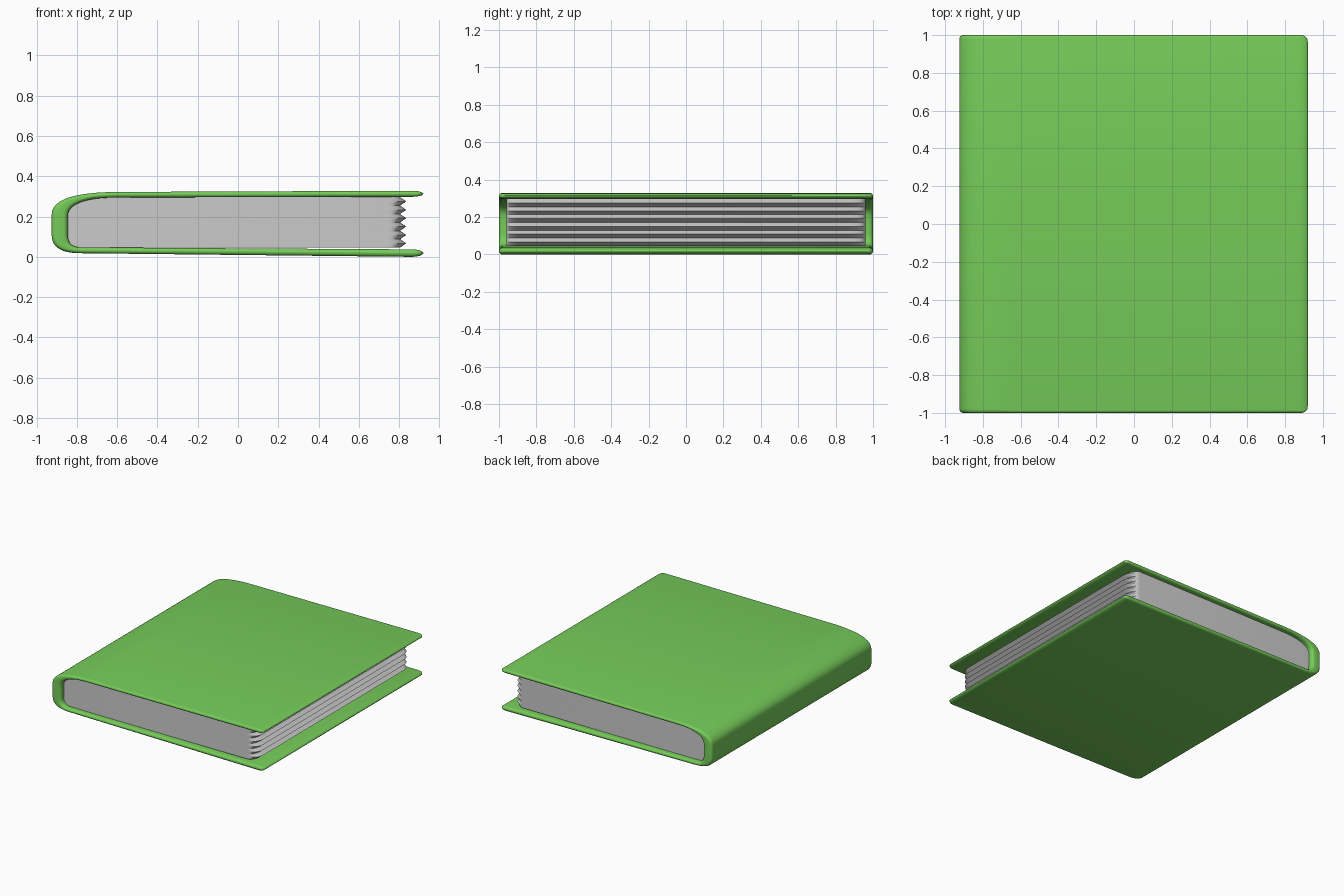
import bpy, bmesh, math
from mathutils import Vector

if "Cube" in bpy.data.objects:
    bpy.data.objects.remove(bpy.data.objects["Cube"])


def loft(name, rings, angle, material=None):
    """Skin a list of equal-length rings and cap both ends."""
    bm = bmesh.new()
    loops = [[bm.verts.new(p) for p in ring] for ring in rings]
    n = len(loops[0])
    for a, b in zip(loops, loops[1:]):
        for i in range(n):
            j = (i + 1) % n
            bm.faces.new((a[i], a[j], b[j], b[i]))
    bm.faces.new(loops[0][::-1])
    bm.faces.new(loops[-1])
    bmesh.ops.recalc_face_normals(bm, faces=bm.faces)
    mesh = bpy.data.meshes.new(name)
    bm.to_mesh(mesh)
    bm.free()
    obj = bpy.data.objects.new(name, mesh)
    bpy.context.collection.objects.link(obj)
    if material:
        mesh.materials.append(material)
    bpy.ops.object.select_all(action='DESELECT')
    obj.select_set(True)
    bpy.context.view_layer.objects.active = obj
    bpy.ops.object.shade_smooth_by_angle(angle=math.radians(angle))
    return obj


def c_path(start, low, low_ctrl, spine_low, spine_high, high_ctrl, high, end, steps=12):
    """C-shaped xz path: board, round corner, spine, round corner, board."""
    def bend(a, c, b):
        a, c, b = Vector(a), Vector(c), Vector(b)
        ts = [i / steps for i in range(steps + 1)]
        return [a * (1 - t) ** 2 + c * 2 * t * (1 - t) + b * t * t for t in ts]
    return ([Vector(start)] + bend(low, low_ctrl, spine_low)
            + bend(spine_high, high_ctrl, high) + [Vector(end)])


outer = c_path((0.86, 0.0), (-0.79, 0.018), (-0.925, 0.02), (-0.925, 0.11),
               (-0.925, 0.21), (-0.925, 0.32), (-0.60, 0.322), (0.86, 0.328))
inner = c_path((0.86, 0.037), (-0.78, 0.047), (-0.845, 0.047), (-0.845, 0.11),
               (-0.845, 0.20), (-0.845, 0.293), (-0.60, 0.295), (0.86, 0.298))


# Cover: rounded slab sections lofted around the C path
def section(o, i, half_y):
    mid, d = (o + i) / 2, (o - i) / 2
    h = d.length
    n = d / h
    e = min(h, 0.022)
    pts = []
    for q, (sy, sv) in enumerate(((1, 1), (-1, 1), (-1, -1), (1, -1))):
        for k in range(5):
            a = math.pi / 2 * (q + k / 4)
            y = sy * (half_y - e) + e * math.cos(a)
            v = sv * (h - e) + e * math.sin(a)
            # tiny spread keeps full-round edges free of doubled points
            v += sv * 0.0004 if k in (0, 4) and abs(math.sin(a)) < 0.1 else 0
            p = mid + n * v
            pts.append((p.x, y, p.y))
    return pts


def tip(o, i):
    """Rounded fore-edge: corners curve in plan while the board thins out."""
    mid, half = (o + i) / 2, (o - i) / 2
    out, r, length = [], 0.035, 0.06
    for k in range(1, 11):
        dx = length * math.sin(math.pi / 2 * k / 10)
        scale = max(0.12, math.sqrt(max(0, 1 - (dx / length) ** 2)))
        u = max(0, dx - (length - r)) / r
        half_y = 1 - r + r * math.sqrt(max(0, 1 - u * u))
        c = mid + Vector((dx, 0))
        out.append(section(c + half * scale, c - half * scale, half_y))
    return out


green = bpy.data.materials.new("cover_green")
green.diffuse_color = (0.18, 0.6, 0.1, 1)
green.use_nodes = True
green.node_tree.nodes["Principled BSDF"].inputs["Base Color"].default_value = green.diffuse_color
rings = tip(outer[0], inner[0])[::-1]
rings += [section(o, i, 1) for o, i in zip(outer, inner)]
rings += tip(outer[-1], inner[-1])
loft("cover", rings, 60, green)


# Pages: stacked outlines with a zigzag fore-edge and a back following the spine
path = [i.lerp(o, 0.15) for o, i in zip(outer, inner)]


def back_x(z):
    for a, b in zip(path, path[1:]):
        if a.y != b.y and min(a.y, b.y) <= z <= max(a.y, b.y) and min(a.x, b.x) < -0.6:
            x = a.x + (b.x - a.x) * (z - a.y) / (b.y - a.y)
            if x < -0.5:
                return x
    return -0.6


z0, z1, teeth, r, half_y = 0.046, 0.296, 6, 0.085, 0.96
levels = teeth * 4
page_rings = []
for k in range(levels + 1):
    z = z0 + (z1 - z0) * k / levels
    inset = 0.03 * abs((k % 4) - 2) / 2
    left = back_x(z)
    ring = [(left, half_y, z), (left, -half_y, z)]
    for side in (-1, 1):
        for s in range(9):
            a = math.pi / 2 * (s / 8 if side == 1 else s / 8 - 1)
            x = 0.835 - r + r * math.cos(a) - inset * math.cos(a)
            y = side * (half_y - r) + r * math.sin(a)
            ring.append((x, y, z))
    page_rings.append(ring)
loft("pages", page_rings, 30)
